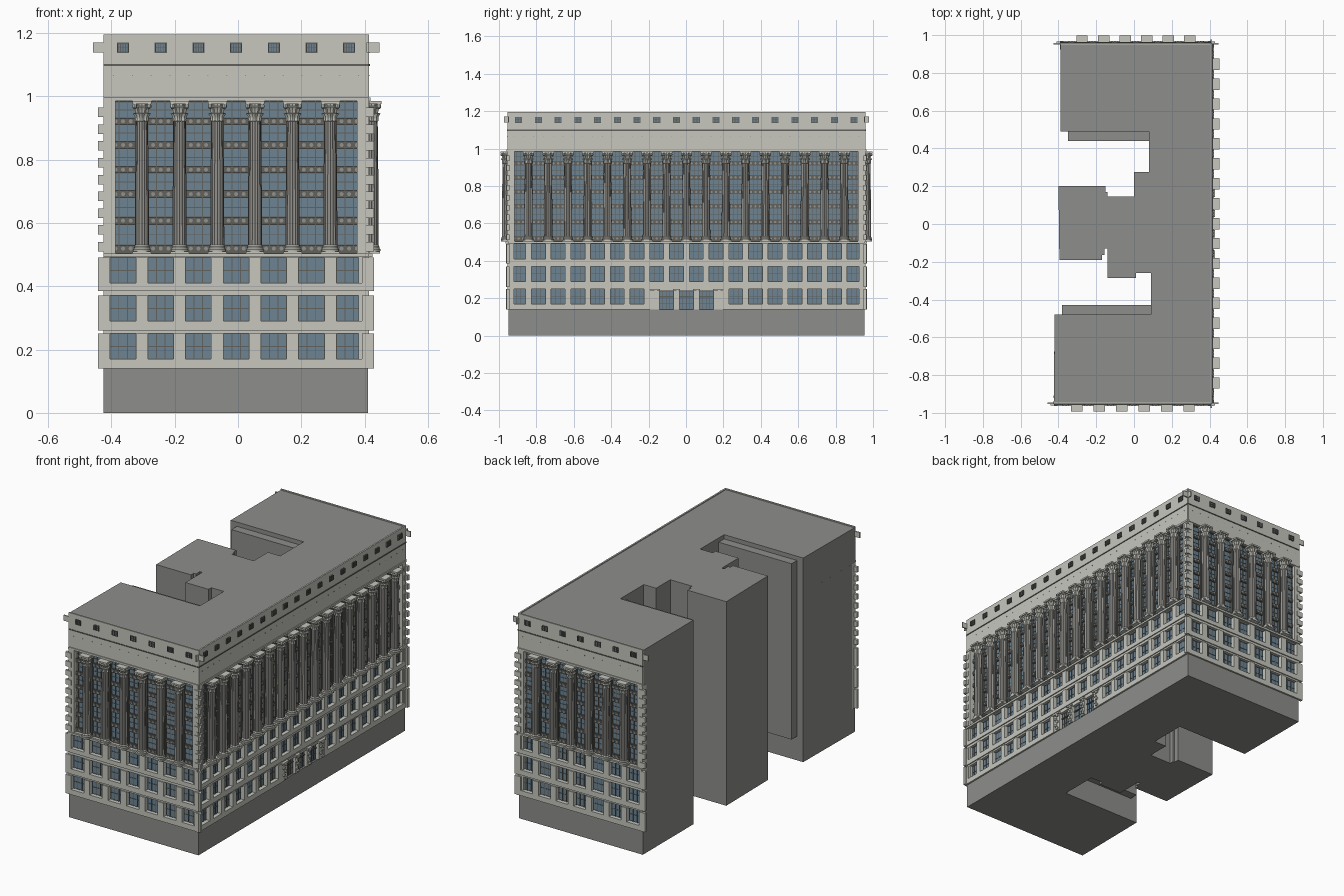
import bpy, bmesh, math
from mathutils import Matrix, Vector

if "Cube" in bpy.data.objects:
    bpy.data.objects.remove(bpy.data.objects["Cube"])


def material(name, rgb):
    m = bpy.data.materials.new(name)
    m.diffuse_color = (*rgb, 1)
    m.use_nodes = True
    m.node_tree.nodes["Principled BSDF"].inputs["Base Color"].default_value = m.diffuse_color
    return m


STONE = material("pale_stone", (0.57, 0.57, 0.52))
PLAIN = material("plain_grey", (0.27, 0.275, 0.26))
SHAFT = material("column_grey", (0.29, 0.285, 0.265))
DARK = material("dark_metal", (0.12, 0.12, 0.11))
GLASS = material("blue_glass", (0.15, 0.23, 0.29))


class Part:
    """Collects geometry in facade space: u along, d outward, z up."""
    def __init__(self, name, mat, matrix=Matrix()):
        self.name, self.mat, self.matrix = name, mat, matrix
        self.v, self.f = [], []

    def add(self, verts, faces):
        n = len(self.v)
        self.v += [self.matrix @ Vector((u, -d, z)) for u, d, z in verts]
        self.f += [[i + n for i in f] for f in faces]

    def box(self, u0, u1, d0, d1, z0, z1):
        self.add([(u, d, z) for z in (z0, z1) for u, d in ((u0, d0), (u1, d0), (u1, d1), (u0, d1))],
                 [(3, 2, 1, 0), (4, 5, 6, 7), (0, 1, 5, 4), (1, 2, 6, 5), (2, 3, 7, 6), (3, 0, 4, 7)])

    def prism(self, outline, z0, z1):
        n = len(outline)
        self.add([(x, -y, z) for z in (z0, z1) for x, y in outline],
                 [range(n - 1, -1, -1), range(n, 2 * n)] +
                 [(i, (i + 1) % n, n + (i + 1) % n, n + i) for i in range(n)])

    def lathe(self, u, d, profile, n, lobes=0, depth=0.0):
        verts = []
        for r, z in profile:
            for i in range(n):
                a = 2 * math.pi * i / n
                k = r * (1 + depth * math.cos(lobes * a))
                verts.append((u + k * math.cos(a), d + k * math.sin(a), z))
        faces = [(r * n + i, r * n + (i + 1) % n, (r + 1) * n + (i + 1) % n, (r + 1) * n + i)
                 for r in range(len(profile) - 1) for i in range(n)]
        last = (len(profile) - 1) * n
        self.add(verts, faces + [range(n - 1, -1, -1), range(last, last + n)])

    def disc(self, u, z, r, d0, d1, n=8):
        ring = [(u + r * math.cos(2 * math.pi * i / n), z + r * math.sin(2 * math.pi * i / n)) for i in range(n)]
        self.add([(a, d, b) for d in (d0, d1) for a, b in ring],
                 [range(n), range(2 * n - 1, n - 1, -1)] +
                 [(i, (i + 1) % n, n + (i + 1) % n, n + i) for i in range(n)])

    def build(self, smooth=False):
        me = bpy.data.meshes.new(self.name)
        me.from_pydata(self.v, [], [list(f) for f in self.f])
        bm = bmesh.new()
        bm.from_mesh(me)
        bmesh.ops.recalc_face_normals(bm, faces=bm.faces)
        bm.to_mesh(me)
        bm.free()
        me.materials.append(self.mat)
        ob = bpy.data.objects.new(self.name, me)
        bpy.context.collection.objects.link(ob)
        if smooth:
            bpy.ops.object.select_all(action='DESELECT')
            ob.select_set(True)
            bpy.context.view_layer.objects.active = ob
            bpy.ops.object.shade_smooth_by_angle(angle=math.radians(35))


# E-shaped footprint with two rear courts; e pulls in the three decorated sides
def footprint(e):
    return [(-.425, -.95 + e), (.41 - e, -.95 + e), (.41 - e, .955 - e), (-.39, .955 - e), (-.39, .49),
            (.08, .49), (.08, .275), (0, .275), (0, .145), (-.14, .145), (-.14, .17), (-.15, .17),
            (-.15, .2), (-.4, .2), (-.395, -.19), (-.17, -.19), (-.17, -.165), (-.155, -.165),
            (-.155, -.13), (-.14, -.13), (-.14, -.285), (.01, -.285), (.01, -.26), (.09, -.26),
            (.09, -.48), (-.42, -.48)]


for name, e, z0, z1 in (("base", 0, 0, .14), ("core", .03, .14, .985), ("attic_and_roof", 0, .985, 1.19)):
    p = Part(name, PLAIN)
    p.prism(footprint(e), z0, z1)
    p.build()
# Shallow projecting bays on the court walls
for name, x0, y0 in (("north_court_bay", -.35, .44), ("south_court_bay", -.38, -.48)):
    p = Part(name, PLAIN)
    p.box(x0, .09, -y0, -y0 - .05, .14, 1.165)
    p.build()


def window(glass, bars, u, w, z0, z1, d, nv=3, nh=2):
    """Glass pane with a frame and a grid of glazing bars."""
    glass.box(u - w / 2, u + w / 2, d - .004, d, z0, z1)
    t = .0014
    for i in range(nv + 1):
        x = u - w / 2 + w * i / nv
        bars.box(x - t, x + t, d - .002, d + .003, z0, z1)
    for i in range(nh + 1):
        z = z0 + (z1 - z0) * i / nh
        bars.box(u - w / 2, u + w / 2, d - .002, d + .002, z - t, z + t)


COURSES = [(.14, .17, .25), (.26, .29, .37), (.385, .41, .49)]
UPPER = [(.53, .595), (.618, .68), (.702, .757), (.779, .834), (.857, .91), (.932, .982)]


def facade(side, matrix, half, bays, pitch, width, ext, entrance=False):
    make = lambda n, m: Part(f"{side}_{n}", m, matrix)
    wall, glass, bars = make("stone_wall", STONE), make("window_glass", GLASS), make("window_bars", DARK)
    spandrel, shaft, capital = make("spandrels", DARK), make("column_shafts", SHAFT), make("column_capitals", STONE)
    medal = make("spandrel_medallions", SHAFT)
    centres = [(i - (bays - 1) / 2) * pitch for i in range(bays)]

    # Three lower storeys: sill course, piers, lintel, windows
    for row, (z0, zs, z1) in enumerate(COURSES):
        skip = entrance and row == 0
        us = [u for u in centres if not (skip and abs(u) < .2)]
        for s in (-1, 1):
            a, b = sorted((s * half, s * (half + ext)))
            wall.box(a, b, -.006, .01, z0, z1)
        edges = [-half] + [e for u in us for e in (u - width / 2, u + width / 2)] + [half]
        for a, b in zip(edges[::2], edges[1::2]):
            if skip and a < 0 < b:
                wall.box(a, -.195, -.03, .01, z0, z1)
                wall.box(.195, b, -.03, .01, z0, z1)
            else:
                wall.box(a, b, -.03, .01, z0, z1)
        if skip:
            wall.box(-half, -.195, -.03, .01, z0, zs)
            wall.box(.195, half, -.03, .01, z0, zs)
        else:
            wall.box(-half, half, -.03, .01, z0, zs)
        top = COURSES[row + 1][0] if row < 2 else .505
        wall.box(-half, half, -.03, .004, z1, top)
        for u in us:
            window(glass, bars, u, width, zs, z1, -.014)
    wall.box(-half, half, -.03, .014, .492, .503)

    # Colonnade: end piers with quoins, bays of windows, dark spandrels
    inner = bays * pitch / 2 - .035 * pitch / .119
    for s in (-1, 1):
        a, b = sorted((s * inner, s * half))
        wall.box(a, b, -.03, .006, .503, .985)
        for i in range(9):
            a, b = sorted((s * (half - .02), s * (half + ext)))
            wall.box(a, b, -.006, .01, .51 + i * .053, .54 + i * .053)
    for z0, z1 in zip([.503] + [b for a, b in UPPER], [a for a, b in UPPER] + [.985]):
        spandrel.box(-inner, inner, -.03, -.013, z0, z1)
    for i in range(bays + 1):
        u = (i - bays / 2) * pitch
        spandrel.box(max(-inner, u - .02), min(inner, u + .02), -.03, -.008, .503, .985)
    for u in centres:
        for z0, z1 in UPPER:
            window(glass, bars, u, pitch - .04, z0, z1, -.02)
            for k in (-1, 0, 1):
                medal.disc(u + k * .024, z0 - .011, .0065, -.014, -.009)

    # Fluted columns with moulded bases and leafy capitals
    for i in range(1, bays):
        u, d = (i - bays / 2) * pitch, .012
        capital.box(u - .029, u + .029, d - .029, d + .027, .503, .51)
        capital.lathe(u, d, [(.027, .51), (.028, .516), (.024, .52), (.025, .525), (.021, .53)], 16)
        shaft.lathe(u, d, [(.021, .53), (.0205, .7), (.018, .925)], 48, 16, .06)
        capital.lathe(u, d, [(.018, .92), (.02, .922), (.019, .926), (.02, .936), (.026, .945), (.02, .947)], 32, 8, .1)
        capital.lathe(u, d, [(.019, .945), (.022, .958), (.028, .966), (.022, .969), (.024, .977)], 32, 8, -.1)
        capital.box(u - .03, u + .03, d - .03, d + .031, .976, .985)
        for a in (-1, 1):
            for b in (-1, 1):
                capital.lathe(u + a * .023, d + b * .023, [(.003, .96), (.007, .965), (.007, .972), (.004, .977)], 8)

    # Frieze, string course and attic with small windows
    wall.box(-half, half, -.005, .004, .985, 1.095)
    wall.box(-half, half, -.005, .009, .985, .996)
    spandrel.box(-half, half, -.005, .007, 1.095, 1.101)
    wall.box(-half, half, -.005, .004, 1.101, 1.195)
    wall.box(-half - ext * 1.9, half + ext * 1.9, -.004, .003, 1.138, 1.17)
    for u in centres:
        spandrel.box(u - .019, u + .019, 0, .005, 1.137, 1.169)
        window(glass, bars, u, .032, 1.14, 1.166, .007, 4, 2)
        for k in (-.25, .25):
            medal.disc(u + k * pitch, 1.065, .002, .003, .006, 6)

    # Entrance: three glazed doors between ornamented pilasters
    if entrance:
        orn = make("entrance_ornament", STONE)
        for u in (-.107, 0, .107):
            window(glass, bars, u, .076, .14, .238, -.012, 4, 3)
            bars.box(u - .038, u + .038, -.012, -.006, .205, .211)
        orn.box(-.195, .195, -.03, .006, .238, .25)
        for u in (-.17, -.0535, .0535, .17):
            w = .016 if abs(u) < .1 else .025
            orn.box(u - w, u + w, -.03, .008, .14, .24)
            for k in range(5):
                orn.disc(u + (-1) ** k * .006, .153 + k * .02, .009, .006, .016)
            orn.box(u - w - .003, u + w + .003, -.01, .018, .24, .25)
        orn.build()
    for p in (wall, glass, bars, spandrel, medal):
        p.build()
    shaft.build(True)
    capital.build(True)


facade("front", Matrix.Translation((-.006, -.95, 0)), .418, 7, .119, .081, .018)
facade("right", Matrix.Translation((.41, .002, 0)) @ Matrix.Rotation(math.pi / 2, 4, 'Z'),
       .953, 18, .1055, .074, .012, True)
facade("back", Matrix.Translation((.01, .955, 0)) @ Matrix.Rotation(math.pi, 4, 'Z'), .402, 7, .114, .078, .018)
